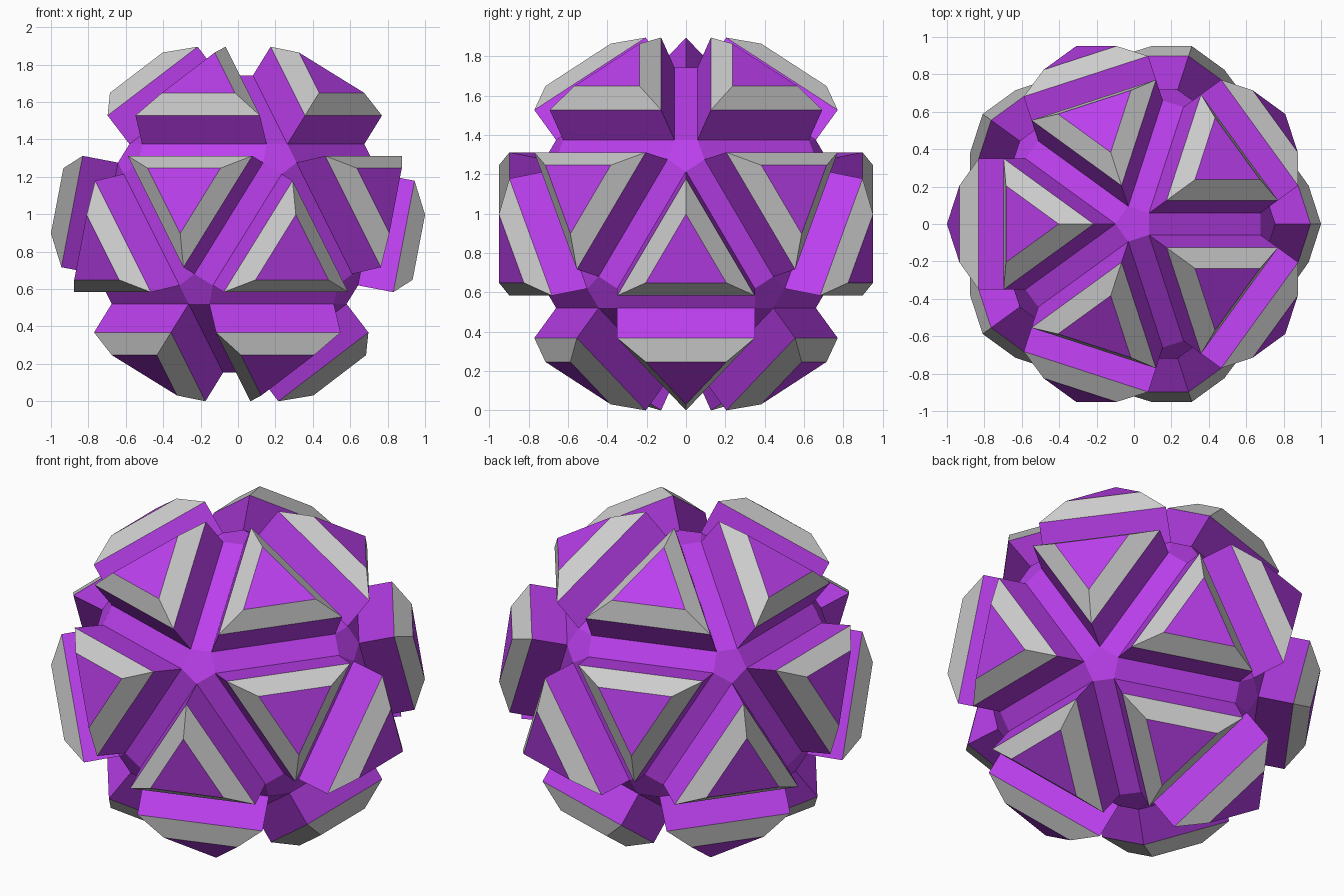
import bpy, bmesh, math
from mathutils import Vector

if "Cube" in bpy.data.objects:
    bpy.data.objects.remove(bpy.data.objects["Cube"])

R = 0.871                 # radius of the underlying icosahedron
BASE, SHOULDER, CAP = 0.692, 0.884, 0.973   # face distances from the centre
SIDE, CAP_SIDE = 0.70, 0.41                 # triangle side lengths
CENTRE = Vector((0, 0, 0.948))

purple = bpy.data.materials.new("purple")
purple.diffuse_color = (0.5, 0.05, 0.85, 1)
purple.use_nodes = True
purple.node_tree.nodes["Principled BSDF"].inputs["Base Color"].default_value = purple.diffuse_color


def finish(bm, name, mat=None):
    me = bpy.data.meshes.new(name)
    bm.to_mesh(me)
    bm.free()
    ob = bpy.data.objects.new(name, me)
    bpy.context.collection.objects.link(ob)
    if mat:
        me.materials.append(mat)
    return ob


def ring(tri, side, height):
    """Triangle of a given side, parallel to an icosahedron face."""
    mid = sum(tri, Vector()) / 3
    n = mid.normalized()
    return [CENTRE + n * height + (v - mid).normalized() * side / math.sqrt(3) for v in tri]


def band(bm, low, high):
    """Three quads joining two triangles."""
    a = [bm.verts.new(p) for p in low]
    b = [bm.verts.new(p) for p in high]
    for i in range(3):
        j = (i + 1) % 3
        bm.faces.new((a[i], a[j], b[j], b[i]))


# Guide icosahedron: only its faces are used
guide = bmesh.new()
bmesh.ops.create_icosphere(guide, subdivisions=1, radius=R)
tris = []
for f in guide.faces:
    tri = [v.co.copy() for v in f.verts]
    if (tri[1] - tri[0]).cross(tri[2] - tri[0]).dot(tri[0]) < 0:
        tri.reverse()
    tris.append(tri)
guide.free()

# Core: bevelled icosahedron with edge strips and corner pentagons
core = bmesh.new()
for t in tris:
    for p in ring(t, SIDE, BASE):
        core.verts.new(p)
bmesh.ops.convex_hull(core, input=core.verts[:])
bmesh.ops.dissolve_limit(core, angle_limit=math.radians(2), verts=core.verts[:], edges=core.edges[:])
bmesh.ops.recalc_face_normals(core, faces=core.faces[:])
finish(core, "core", purple)

# Raised triangular blocks (walls and caps) with grey chamfers
blocks, trim = bmesh.new(), bmesh.new()
for t in tris:
    base, shoulder, cap = ring(t, SIDE, BASE), ring(t, SIDE, SHOULDER), ring(t, CAP_SIDE, CAP)
    band(blocks, base, shoulder)
    blocks.faces.new([blocks.verts.new(p) for p in cap])
    band(trim, shoulder, cap)
finish(blocks, "face_blocks", purple)
finish(trim, "chamfer_trim")
